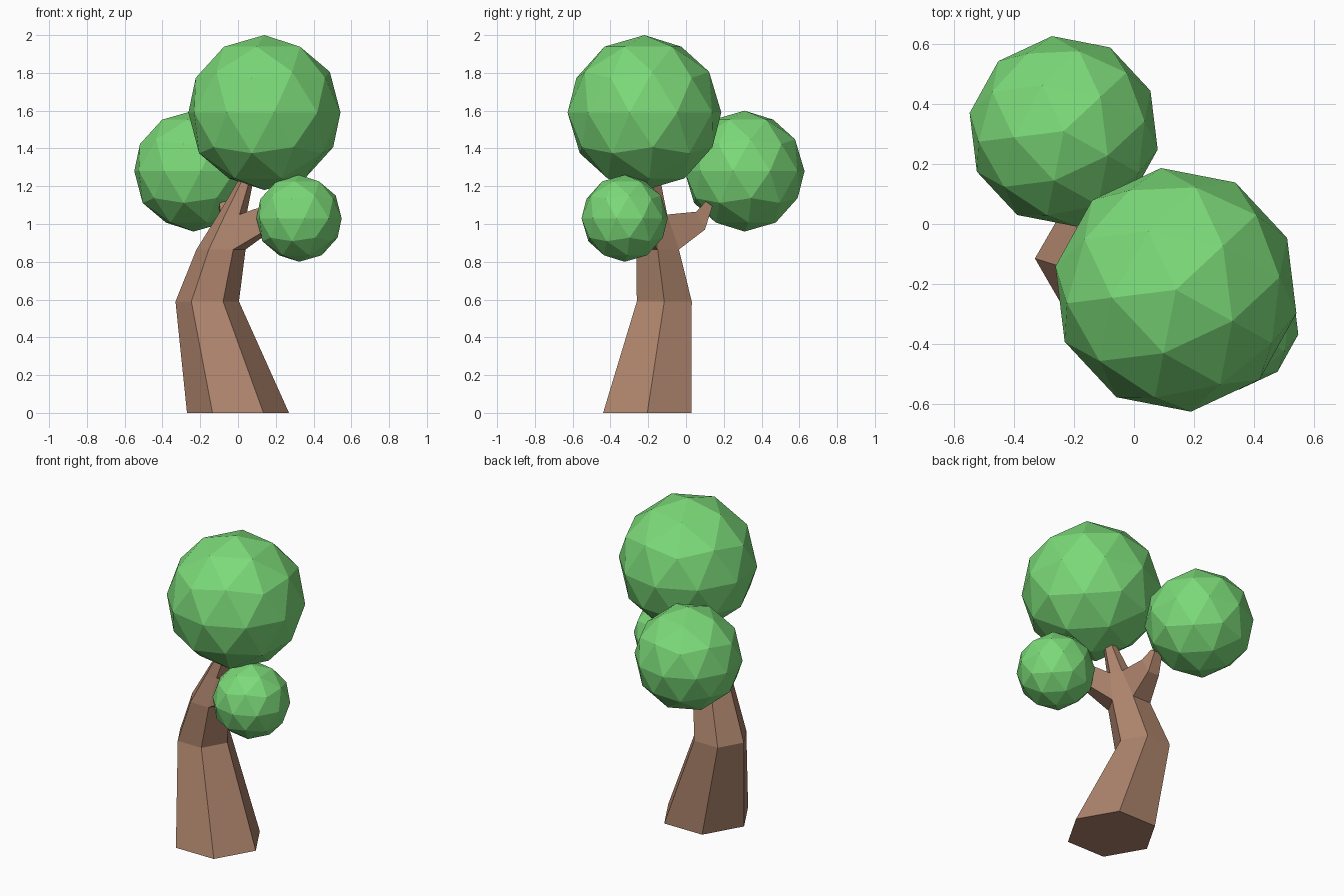
import bpy, bmesh
from math import cos, sin, radians
from mathutils import Vector

if "Cube" in bpy.data.objects:
    bpy.data.objects.remove(bpy.data.objects["Cube"])


def material(name, color):
    m = bpy.data.materials.new(name)
    m.diffuse_color = (*color, 1)
    m.use_nodes = True
    m.node_tree.nodes["Principled BSDF"].inputs["Base Color"].default_value = m.diffuse_color
    return m


bark = material("bark", (0.42, 0.23, 0.15))
leaf = material("leaf", (0.2, 0.7, 0.19))


def finish(name, bm, mat):
    bmesh.ops.recalc_face_normals(bm, faces=bm.faces[:])
    mesh = bpy.data.meshes.new(name)
    bm.to_mesh(mesh)
    bm.free()
    mesh.materials.append(mat)
    obj = bpy.data.objects.new(name, mesh)
    bpy.context.collection.objects.link(obj)
    return obj


def bridge(bm, a, b, skip=()):
    n = len(a)
    for i in range(n):
        if i not in skip:
            j = (i + 1) % n
            bm.faces.new((a[i], a[j], b[j], b[i]))


# Bent six-sided trunk: x, y, z, radius of each ring
sections = [(0, -0.205, 0, 0.27), (-0.163, -0.115, 0.59, 0.168),
            (-0.09, -0.15, 0.865, 0.13), (-0.03, -0.165, 1.05, 0.075),
            (0.045, -0.17, 1.24, 0.038)]
bm = bmesh.new()
rings = [[bm.verts.new((x + r * cos(radians(60 * k)), y + r * sin(radians(60 * k)), z))
          for k in range(6)] for x, y, z, r in sections]
for i in range(4):
    bridge(bm, rings[i], rings[i + 1], skip=(1, 5) if i == 2 else ())
bm.faces.new(rings[0])
bm.faces.new(rings[-1])


# Branches grow out of the open trunk sides: bottom point, top point, half width
def branch(side, steps):
    low, high = rings[2], rings[3]
    j = (side + 1) % 6
    loop = [low[side], low[j], high[j], high[side]]
    across = (low[j].co - low[side].co).normalized()
    for bottom, top, w in steps:
        b, t = Vector(bottom), Vector(top)
        new = [bm.verts.new(p) for p in
               (b - across * w, b + across * w, t + across * w, t - across * w)]
        bridge(bm, loop, new)
        loop = new
    bm.faces.new(loop)


branch(1, [((-0.065, 0.10, 0.97), (-0.055, 0.055, 1.065), 0.04),
           ((-0.07, 0.14, 1.095), (-0.07, 0.105, 1.12), 0.028)])
branch(5, [((0.13, -0.255, 0.945), (0.11, -0.24, 1.08), 0.04),
           ((0.19, -0.27, 1.02), (0.17, -0.26, 1.09), 0.028)])
finish("trunk", bm, bark)

# Faceted leaf balls
for name, centre, radius in [("large_crown", (0.14, -0.22, 1.59), 0.41),
                             ("middle_crown", (-0.235, 0.31, 1.28), 0.32),
                             ("small_crown", (0.323, -0.325, 1.03), 0.23)]:
    bm = bmesh.new()
    bmesh.ops.create_icosphere(bm, subdivisions=2, radius=radius)
    crown = finish(name, bm, leaf)
    crown.location = centre
    crown.rotation_euler.z = radians(43)
